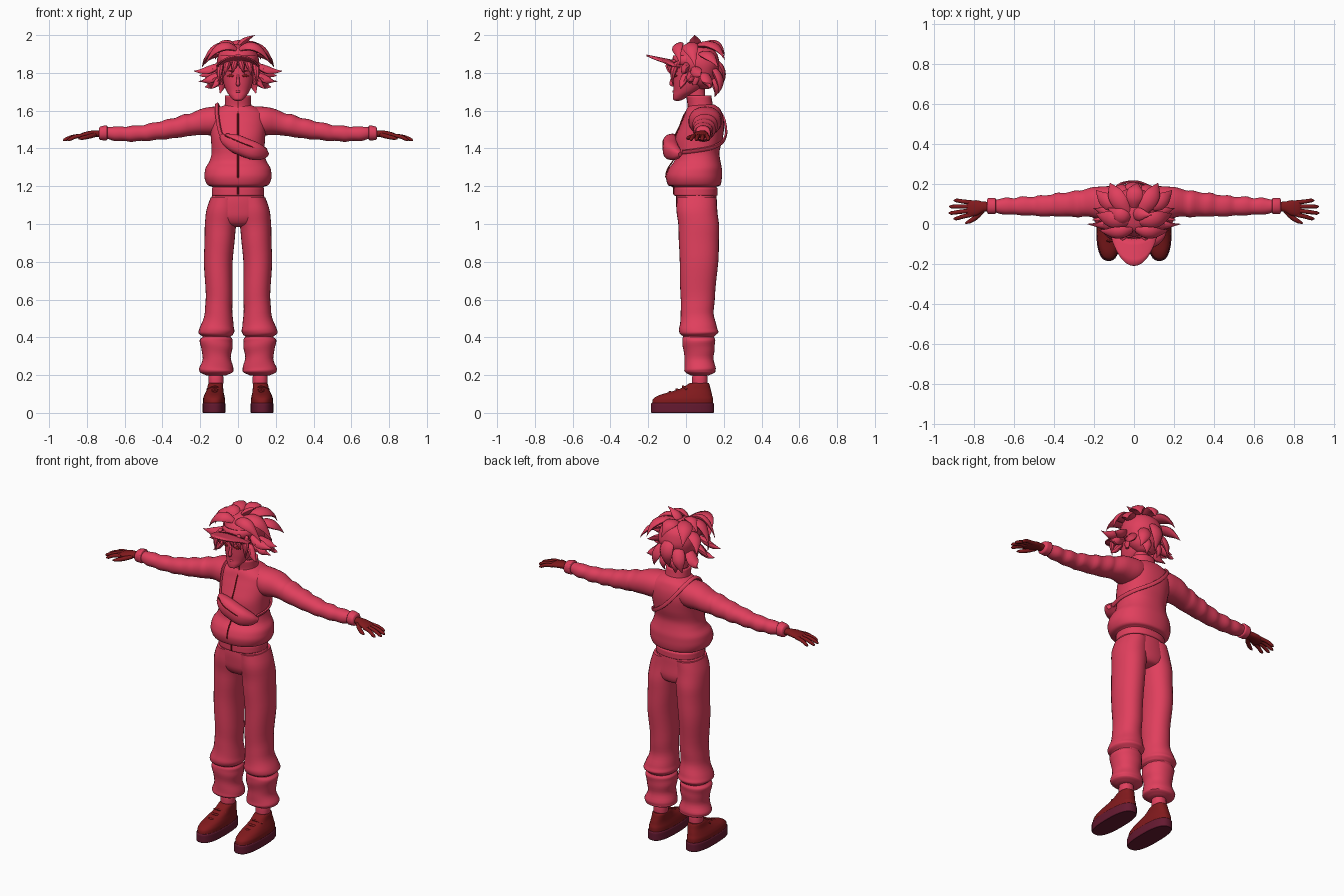
import bpy, bmesh
from math import sin, cos, pi
from mathutils import Vector as V


def material(name, rgb):
    m = bpy.data.materials.new(name)
    m.diffuse_color = (*rgb, 1)
    return m


CLOTH = material("cloth", (0.75, 0.05, 0.11))
DARK = material("dark", (0.22, 0.01, 0.012))
SOLE = material("sole", (0.13, 0.01, 0.03))


def smooth(secs, k):
    """Interpolate section tuples without overshoot."""
    n, dims = len(secs), len(secs[0])
    d = [[b - a for a, b in zip(s, t)] for s, t in zip(secs, secs[1:])]

    def slope(i, c):
        if i in (0, n - 1):
            return d[0 if i == 0 else -1][c]
        a, b = d[i - 1][c], d[i][c]
        return 2 * a * b / (a + b) if a * b > 0 else 0

    out = []
    for i in range(n - 1):
        for j in range(k):
            t = j / k
            out.append([secs[i][c] * (2*t**3 - 3*t*t + 1) + secs[i+1][c] * (3*t*t - 2*t**3)
                        + slope(i, c) * (t**3 - 2*t*t + t) + slope(i+1, c) * (t**3 - t*t)
                        for c in range(dims)])
    return out + [list(secs[-1])]


def ring(p, u, v, a, b, n, e=2.0, ph=0, wob=0):
    pts = []
    for i in range(n):
        c, s = cos(2*pi*i/n), sin(2*pi*i/n)
        f = (abs(c)**e + abs(s)**e) ** (-1/e) * (1 + wob * sin(ph + 2*pi*i/n))
        pts.append(p + u*(a*c*f) + v*(b*s*f))
    return pts


def loft(secs, axis="z", n=28, k=4, e=2.2, wob=0):
    """Rings in a fixed plane: (x, y, z, radius, radius)."""
    u, v = (V((1, 0, 0)), V((0, 1, 0))) if axis == "z" else (V((0, 1, 0)), V((0, 0, 1)))
    return [ring(V(s[:3]), u, v, s[3], s[4], n, e, i*1.1, wob) for i, s in enumerate(smooth(secs, k))]


def sweep(secs, center, n=10, k=3, e=2.0):
    """Rings across a path: (x, y, z, width, thickness), thickness points away from center."""
    s = smooth(secs, k)
    out = []
    for i, q in enumerate(s):
        p = V(q[:3])
        t = (V(s[min(i+1, len(s)-1)][:3]) - V(s[max(i-1, 0)][:3])).normalized()
        o = p - V(center)
        o = (o - t*o.dot(t)).normalized()
        out.append(ring(p, t.cross(o), o, q[3], q[4], n, e))
    return out


def build(name, lofts, mat, mirror=False, cap=True, thick=0):
    bm = bmesh.new()
    for rings in lofts:
        vs = [[bm.verts.new(p) for p in r] for r in rings]
        n = len(vs[0])
        for a, b in zip(vs, vs[1:]):
            for i in range(n):
                bm.faces.new((a[i], a[(i+1) % n], b[(i+1) % n], b[i]))
        if cap:
            bm.faces.new(vs[0][::-1])
            bm.faces.new(vs[-1])
    bmesh.ops.recalc_face_normals(bm, faces=bm.faces)
    return finish(name, bm, mat, mirror, thick)


def finish(name, bm, mat, mirror=False, thick=0):
    me = bpy.data.meshes.new(name)
    bm.to_mesh(me)
    bm.free()
    ob = bpy.data.objects.new(name, me)
    bpy.context.collection.objects.link(ob)
    me.materials.append(mat)
    if thick:
        ob.modifiers.new("thickness", "SOLIDIFY").thickness = thick
    if mirror:
        ob.modifiers.new("mirror", "MIRROR").use_clip = False
    return ob


# Jacket: ribbed hem, bloused waist, chest and shoulders
build("jacket", [loft([
    (0, .052, 1.148, .13, .108), (0, .052, 1.155, .138, .116), (0, .052, 1.185, .138, .116),
    (0, .048, 1.195, .134, .112), (0, .044, 1.205, .16, .138), (0, .042, 1.25, .178, .148),
    (0, .048, 1.29, .174, .142), (0, .06, 1.335, .15, .122), (0, .06, 1.38, .14, .117),
    (0, .068, 1.45, .143, .126), (0, .085, 1.52, .15, .117), (0, .093, 1.575, .148, .102),
    (0, .092, 1.61, .11, .088), (0, .085, 1.632, .065, .066)], n=40, e=2.3)], CLOTH)
build("collar", [loft([(0, .08, 1.605, .075, .072), (0, .075, 1.635, .07, .066),
                       (0, .068, 1.68, .07, .066)])], CLOTH, cap=False, thick=.01)
build("zipper", [sweep([(0, .006, 1.67, .004, .004), (0, .012, 1.62, .004, .004), (0, -.012, 1.575, .004, .004),
                        (0, -.033, 1.52, .004, .004), (0, -.06, 1.45, .004, .004), (0, -.06, 1.36, .004, .004),
                        (0, -.098, 1.29, .004, .004), (0, -.107, 1.25, .004, .004), (0, -.065, 1.19, .004, .004),
                        (0, -.066, 1.155, .004, .004)], (0, .5, 1.4), n=6)], DARK)

# Sleeves with soft folds, then cuffs
build("sleeve", [loft([
    (.06, .10, 1.55, .08, .07), (.13, .102, 1.547, .088, .076), (.2, .108, 1.538, .077, .068),
    (.26, .103, 1.525, .066, .058), (.29, .1, 1.519, .067, .06), (.34, .098, 1.508, .059, .052),
    (.38, .096, 1.5, .06, .053), (.42, .093, 1.494, .053, .046), (.47, .09, 1.486, .053, .047),
    (.51, .09, 1.481, .045, .04), (.56, .09, 1.478, .048, .043), (.6, .089, 1.477, .04, .037),
    (.64, .089, 1.478, .043, .039), (.68, .089, 1.48, .035, .033), (.7, .089, 1.482, .03, .028)],
    axis="x", k=3, wob=.025)], CLOTH, mirror=True)
build("cuff", [loft([(.69, .09, 1.482, .03, .03), (.696, .09, 1.483, .041, .04), (.73, .09, 1.48, .039, .035),
                     (.737, .09, 1.48, .028, .024)], axis="x")], CLOTH, mirror=True)

# Hands: palm, four fingers and thumb
hand = [loft([(.725, .088, 1.478, .023, .018), (.755, .086, 1.478, .026, .018), (.79, .08, 1.475, .039, .017),
              (.825, .077, 1.468, .041, .014), (.838, .077, 1.465, .034, .009)], axis="x", n=16, k=3)]
for by, tx, ty, tz in ((.046, .903, .027, 1.443), (.067, .927, .055, 1.442),
                       (.088, .925, .087, 1.442), (.108, .902, .118, 1.444)):
    hand.append(sweep([(.815, by, 1.469, .011, .011), ((.815+tx)/2, (by+ty)/2, 1.463, .0105, .0105),
                       (tx-.012, ty, tz+.005, .009, .009), (tx, ty, tz, .003, .003)], (.85, .07, .5)))
hand.append(sweep([(.76, .068, 1.472, .014, .013), (.79, .035, 1.463, .013, .012), (.825, .012, 1.455, .01, .01),
                   (.845, .004, 1.451, .003, .003)], (.8, .05, .5)))
build("hand", hand, DARK, mirror=True)

# Trousers
build("trouser_seat", [loft([(0, .055, 1.17, .13, .105), (0, .055, 1.12, .148, .108), (0, .06, 1.05, .162, .108),
                             (0, .066, 1.0, .12, .09), (0, .068, .985, .06, .05)])], CLOTH)
build("trouser_leg", [loft([
    (.07, .055, 1.14, .075, .105), (.087, .06, 1.05, .085, .108), (.095, .069, .95, .081, .107),
    (.104, .068, .8, .076, .102), (.1, .062, .62, .071, .091), (.103, .06, .53, .073, .087),
    (.11, .064, .46, .088, .098), (.115, .067, .43, .095, .104), (.114, .067, .412, .085, .092),
    (.113, .067, .403, .074, .082), (.116, .067, .385, .087, .087), (.113, .068, .345, .083, .084),
    (.112, .069, .29, .074, .077), (.115, .074, .235, .091, .083), (.115, .074, .218, .089, .081),
    (.115, .074, .198, .052, .047)], wob=.012)], CLOTH, mirror=True)

# Socks and shoes
build("sock", [loft([(.117, .073, .1, .036, .04), (.117, .073, .15, .036, .037), (.117, .073, .16, .04, .041),
                     (.117, .073, .18, .04, .041), (.117, .073, .215, .036, .037)])], CLOTH, mirror=True)
build("shoe_sole", [loft([(.127, -.018, 0, .058, .163), (.127, -.018, .006, .062, .167),
                          (.127, -.018, .045, .062, .167), (.127, -.018, .053, .058, .162)], n=36, e=2.6)],
      SOLE, mirror=True)
build("shoe_upper", [loft([(.127, -.018, .045, .058, .162), (.127, -.016, .07, .058, .16),
                           (.126, -.006, .09, .054, .145), (.124, .02, .108, .048, .115),
                           (.121, .048, .127, .043, .082), (.119, .066, .15, .04, .058),
                           (.119, .07, .158, .035, .05)], n=36, e=2.5)], DARK, mirror=True)
build("shoe_laces", [sweep([(.085, y+.012, z-.016, .007, .006), (.122, y-.008, z, .007, .006),
                            (.162, y+.012, z-.016, .007, .006)], (.122, .08, 0), n=8)
                     for y, z in ((-.078, .11), (-.042, .124), (-.008, .14))], DARK, mirror=True)

# Waist bag worn across the chest, with strap over one shoulder
build("chest_bag", [sweep([(-.088, -.045, 1.465, .012, .012), (-.06, -.063, 1.447, .034, .032),
                           (0, -.082, 1.42, .05, .042), (.07, -.08, 1.392, .05, .043),
                           (.125, -.055, 1.376, .036, .032), (.155, -.03, 1.37, .012, .012)],
                          (.03, .12, 1.41), n=20, k=4, e=2.6)], CLOTH)
build("bag_flap_seam", [sweep([(-.07, -.09, 1.468, .003, .004), (0, -.122, 1.437, .003, .004),
                               (.07, -.122, 1.41, .003, .004), (.135, -.08, 1.39, .003, .004)],
                              (.03, .12, 1.41), n=6)], DARK)
build("bag_strap", [sweep([(-.07, -.06, 1.455, .011, .006), (-.09, -.04, 1.475, .011, .006),
                           (-.105, -.012, 1.54, .011, .006), (-.112, .025, 1.605, .011, .006),
                           (-.112, .09, 1.634, .011, .006), (-.1, .16, 1.61, .011, .006),
                           (-.06, .203, 1.55, .011, .006), (0, .213, 1.485, .011, .006),
                           (.06, .197, 1.44, .011, .006), (.125, .14, 1.405, .011, .006),
                           (.147, .06, 1.39, .011, .006), (.137, -.02, 1.38, .011, .006)],
                          (0, .08, 1.48), n=10, k=4, e=4)], CLOTH)

# Head, neck and face
build("neck", [loft([(0, .068, 1.6, .046, .046), (0, .055, 1.68, .042, .046), (0, .05, 1.74, .045, .05)])], CLOTH)
build("head", [loft([(0, -.045, 1.652, .012, .01), (0, -.042, 1.658, .026, .025), (0, -.028, 1.678, .044, .041),
                     (0, 0, 1.705, .062, .066), (0, .022, 1.75, .078, .09), (0, .032, 1.8, .085, .1),
                     (0, .038, 1.86, .088, .102), (0, .045, 1.92, .072, .08), (0, .05, 1.945, .03, .03)])], CLOTH)
build("nose", [sweep([(0, -.066, 1.79, .006, .005), (0, -.076, 1.757, .008, .01),
                      (0, -.077, 1.741, .011, .012), (0, -.066, 1.731, .004, .004)], (0, .2, 1.76))], CLOTH)
build("lips", [sweep([(-.022, -.055, 1.701, .002, .002), (0, -.068, 1.702, .006, .005),
                      (.022, -.055, 1.701, .002, .002)], (0, .2, 1.7))], CLOTH)
build("eye_and_brow", [sweep([(.02, -.066, z, .001, .001), (.038, -.06, z+.004, w, .004), (.06, -.046, z+.002, .001, .001)],
                             (0, .2, 1.79)) for z, w in ((1.782, .009), (1.806, .003))], DARK, mirror=True)
build("ear", [loft([(.086, .045, 1.735, .008, .01), (.09, .05, 1.765, .01, .02), (.09, .055, 1.79, .006, .012)],
                   n=12)], CLOTH, mirror=True)

# Headband and upturned visor
build("headband", [loft([(0, .04, 1.842, .1, .115), (0, .043, 1.892, .1, .112)], k=2)], CLOTH, cap=False, thick=.006)
bm = bmesh.new()
grid = []
for i in range(25):
    a = (i/12 - 1) * pi/2
    grid.append([bm.verts.new((.103*sin(a)*(1 + .08*sin(t*pi)), -.03 - (.045 + .135*t)*cos(a),
                               1.862 + .027*t*cos(a) - .03*sin(a)**2)) for t in (0, .25, .5, .75, 1)])
for a, b in zip(grid, grid[1:]):
    for j in range(4):
        bm.faces.new((a[j], b[j], b[j+1], a[j+1]))
finish("visor", bm, CLOTH, thick=.008)

# Hair: rounded scalp plus curved leaf-shaped tufts
build("hair_scalp", [loft([(0, .09, 1.715, .04, .03), (0, .085, 1.745, .08, .06), (0, .075, 1.8, .105, .09),
                           (0, .066, 1.85, .113, .112), (0, .06, 1.9, .103, .105), (0, .055, 1.935, .07, .075),
                           (0, .055, 1.952, .02, .02)])], CLOTH)


def tuft(p0, p1, p2, w, t=.018):
    secs = []
    for i, f in enumerate((.45, .8, 1, 1, .88, .6, .3, .03)):
        s = i/7
        p = V(p0)*(1-s)**2 + V(p1)*2*s*(1-s) + V(p2)*s*s
        secs.append((*p, w*f, t*f))
    return sweep(secs, (0, .05, 1.8), n=8, k=2)


paired = [
    ((.01, -.03, 1.925), (.1, -.06, 1.98), (.175, -.03, 1.845), .034),
    ((.02, .01, 1.93), (.14, .02, 1.98), (.19, .05, 1.83), .042),
    ((.03, .05, 1.94), (.11, .16, 1.98), (.12, .205, 1.87), .042),
    ((.08, .08, 1.9), (.16, .12, 1.91), (.19, .17, 1.83), .038),
    ((.09, .0, 1.85), (.15, -.01, 1.8), (.235, 0, 1.81), .026),
    ((.09, .04, 1.83), (.15, .06, 1.79), (.205, .08, 1.785), .03),
    ((.09, .02, 1.8), (.14, .03, 1.755), (.21, .02, 1.755), .024),
    ((.085, .0, 1.8), (.105, -.02, 1.74), (.145, -.03, 1.715), .02),
    ((.08, .09, 1.81), (.13, .12, 1.73), (.175, .13, 1.725), .034),
    ((.05, .14, 1.83), (.08, .2, 1.76), (.095, .17, 1.69), .036),
    ((.03, .13, 1.78), (.05, .18, 1.72), (.035, .15, 1.67), .028),
    ((.085, -.035, 1.86), (.105, -.08, 1.82), (.098, -.07, 1.735), .018),
    ((.045, -.055, 1.865), (.065, -.1, 1.84), (.07, -.07, 1.785), .018),
    ((.01, -.06, 1.865), (.02, -.11, 1.84), (.035, -.084, 1.795), .016),
]
build("hair_tufts", [tuft(*p) for p in paired], CLOTH, mirror=True)
build("hair_crown_tufts", [
    tuft((0, .05, 1.93), (.02, .05, 1.97), (.09, .045, 2.0), .032),
    tuft((-.02, .02, 1.93), (-.08, .04, 1.99), (-.13, .08, 1.91), .038),
    tuft((0, .08, 1.94), (.0, .18, 1.99), (.02, .205, 1.89), .042),
    tuft((0, .15, 1.87), (0, .23, 1.8), (-.01, .165, 1.7), .042)], CLOTH)

# Smooth shading with crisp creases
bpy.ops.object.select_all(action="SELECT")
bpy.context.view_layer.objects.active = bpy.data.objects["jacket"]
bpy.ops.object.shade_smooth_by_angle(angle=0.75)
